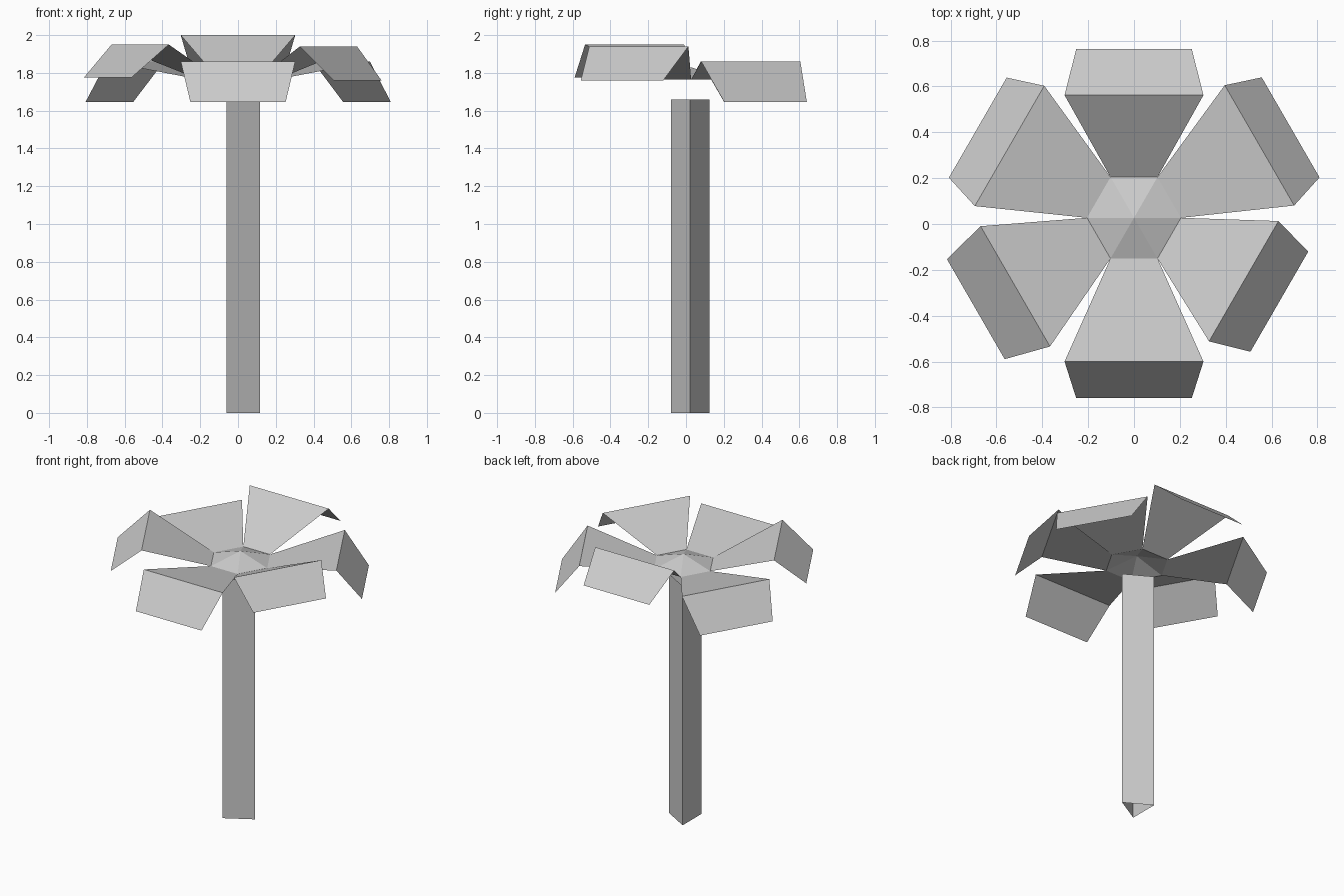
import bpy
from math import sin, cos, radians

if "Cube" in bpy.data.objects:
    bpy.data.objects.remove(bpy.data.objects["Cube"])

CX, CY = 0.0, 0.027      # flower axis
RIM_Z = 1.765


def add_mesh(name, verts, faces):
    me = bpy.data.meshes.new(name)
    me.from_pydata(verts, [], faces)
    me.update()
    ob = bpy.data.objects.new(name, me)
    bpy.context.collection.objects.link(ob)
    return ob


def ring(cx, cy, r, n, z):
    return [(cx + r * cos(radians(360 * i / n)), cy + r * sin(radians(360 * i / n)), z)
            for i in range(n)]


# Stem: open three-sided tube
verts = ring(-0.002, 0.022, 0.118, 3, 0) + ring(-0.002, 0.022, 0.118, 3, 1.66)
add_mesh("stem", verts, [(i, (i + 1) % 3, (i + 1) % 3 + 3, i + 3) for i in range(3)])

# Flower centre: shallow six-sided cone, open underneath
verts = ring(CX, CY, 0.205, 6, RIM_Z) + [(CX, CY, 1.83)]
add_mesh("flower_centre", verts, [(i, (i + 1) % 6, 6) for i in range(6)])


# Petals: inner panel rising to a fold, outer panel drooping to the tip
def petal(name, angle, fold_r, fold_z, tip_r, tip_z):
    c, s = cos(radians(angle)), sin(radians(angle))
    verts = []
    for r, half, z in ((0.1775, 0.1025, RIM_Z), (fold_r, 0.303, fold_z), (tip_r, 0.252, tip_z)):
        for w in (-half, half):
            verts.append((CX + r * c - w * s, CY + r * s + w * c, z))
    add_mesh(name, verts, [(0, 2, 3, 1), (2, 4, 5, 3)])


petal("petal_back", 90, 0.535, 2.00, 0.736, 1.825)
petal("petal_back_right", 30, 0.632, 1.86, 0.789, 1.645)
petal("petal_front_right", -30, 0.553, 1.94, 0.732, 1.76)
petal("petal_front", -90, 0.627, 1.86, 0.787, 1.645)
petal("petal_front_left", -150, 0.598, 1.95, 0.797, 1.775)
petal("petal_back_left", 150, 0.627, 1.86, 0.787, 1.645)
